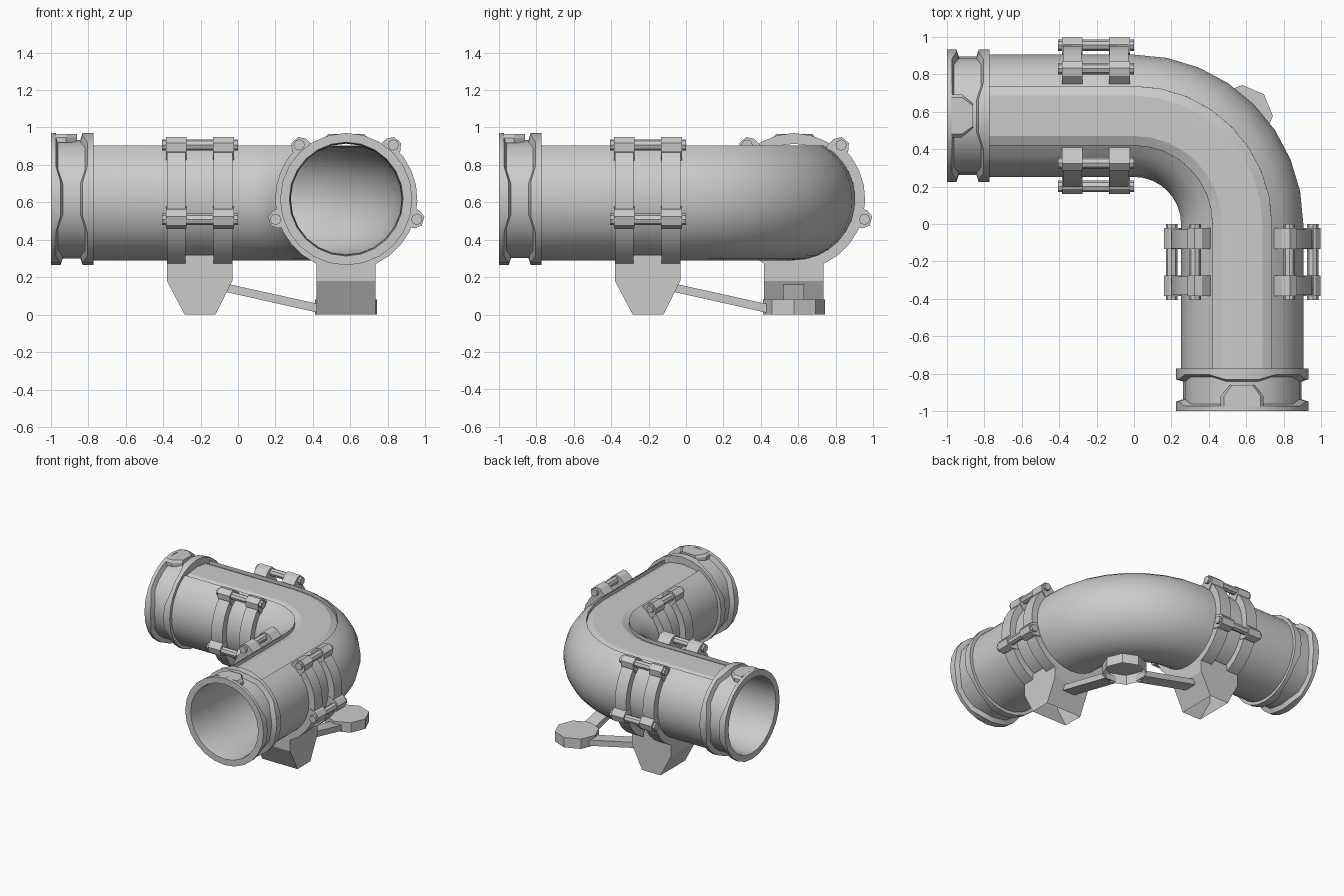
import bpy, bmesh
from math import sin, cos, pi, radians

if "Cube" in bpy.data.objects:
    bpy.data.objects.remove(bpy.data.objects["Cube"])

R, Z = 0.578, 0.617           # bend radius / axis offset, axis height


def loft(name, rings, wrap=False, caps=True, flip=False, angle=20, open_base=False):
    """Skin a list of closed rings of points."""
    bm = bmesh.new()
    vs = [[bm.verts.new(p) for p in ring] for ring in rings]
    n, m = len(rings), len(rings[0])
    for i in range(n if wrap else n - 1):
        a, b = vs[i], vs[(i + 1) % n]
        for j in range(m):
            k = (j + 1) % m
            bm.faces.new((a[j], a[k], b[k], b[j]))
    if caps and not wrap:
        bm.faces.new(vs[0])
        bm.faces.new(vs[-1])
    bmesh.ops.recalc_face_normals(bm, faces=bm.faces)
    if flip:
        bmesh.ops.reverse_faces(bm, faces=bm.faces)
    if open_base:
        base = [f for f in bm.faces if all(v.co.z < 0.001 for v in f.verts)]
        bmesh.ops.delete(bm, geom=base, context='FACES')
    me = bpy.data.meshes.new(name)
    bm.to_mesh(me)
    bm.free()
    ob = bpy.data.objects.new(name, me)
    bpy.context.collection.objects.link(ob)
    bpy.ops.object.select_all(action='DESELECT')
    ob.select_set(True)
    bpy.context.view_layer.objects.active = ob
    bpy.ops.object.shade_smooth_by_angle(angle=radians(angle))
    return ob


def arc(r, a0, a1, n):
    return [(r * cos(radians(a0 + (a1 - a0) * i / n)),
             r * sin(radians(a0 + (a1 - a0) * i / n))) for i in range(n + 1)]


def elbow(name, profile, flip=False):
    """Sweep a (radial offset, height) profile along both arms and the bend."""
    rings = [[(-0.8, R + u, Z + h) for u, h in profile]]
    for i in range(9):
        t = pi / 2 * i / 8
        rings.append([((R + u) * sin(t), (R + u) * cos(t), Z + h) for u, h in profile])
    rings.append([(R + u, -0.8, Z + h) for u, h in profile])
    return loft(name, rings, caps=False, flip=flip)


# pipe: outer shell with a shallow flattened channel along the top, plus the bore
outer = arc(0.327, 61.3, -241.3, 26)
floor = [(u, min(h, 0.283)) for u, h in arc(0.302, 121.3, 58.7, 6)]
elbow("pipe_shell", outer + floor)
elbow("pipe_bore", [(u, min(h, 0.279)) for u, h in arc(0.297, 0, 345, 23)], flip=True)


def arm_parts(tag, P):
    """Parts on one arm; P maps (along arm, across, height) to world space."""

    def along(name, profile, s0, s1):
        loft(name + tag, [[P(s, R + u, Z + h) for u, h in profile] for s in (s0, s1)])

    # end collar: two flanges around a groove, flanges widen at the quarters
    rings = []
    for i in range(24):
        a = 2 * pi * i / 24
        k = 1.0 if i % 6 in (0, 1, 5) else 0.0
        w1 = 0.027 + (0.0 if i in (5, 6, 7) else 0.025 * k)
        w2 = 0.195 - 0.025 * k
        prof = [(0, 0.304), (0, 0.353), (w1, 0.353), (w1 + 0.012, 0.316),
                (w2 - 0.012, 0.316), (w2, 0.353), (0.227, 0.353),
                (0.227, 0.32), (0.227, 0.296), (0.03, 0.299)]
        rings.append([P(-1 + s, R + r * cos(a), Z + r * sin(a)) for s, r in prof])
    loft("end_collar" + tag, rings, wrap=True, angle=50)

    # trapezoid pad on top of the collar
    pad = [(-0.975, -0.115), (-0.92, -0.115), (-0.86, -0.065),
           (-0.86, 0.065), (-0.92, 0.115), (-0.975, 0.115)]
    loft("collar_pad" + tag, [[P(s, R + u * k, z) for s, u in pad]
                              for z, k in ((0.918, 1), (0.945, 1), (0.964, 0.85))])

    # clamp bands, open at the top
    band = arc(0.38, 131, 409, 22) + arc(0.32, 409, 131, 22)
    for s0, s1 in ((-0.38, -0.28), (-0.13, -0.03)):
        n = len(band) // 2
        loft("clamp_band" + tag,
             [[P(s, R + q[0], Z + q[1]) for s, q in
               ((s0, band[i]), (s1, band[i]), (s1, band[-1 - i]), (s0, band[-1 - i]))]
              for i in range(n)])

    # hexagonal lugs joined by tie bolts
    for ang, r in ((131, 0.383), (49, 0.383), (196, 0.392), (-16, 0.392)):
        a = radians(ang)
        cu, ch = r * cos(a), r * sin(a)
        lug = []
        for d, t in ((-0.055, -0.06), (-0.05, 0.0), (-0.025, 0.035),
                     (0.025, 0.035), (0.05, 0.0), (0.055, -0.06)):
            lug.append((cu + t * cos(a) - d * sin(a), ch + t * sin(a) + d * cos(a)))
        along("clamp_lug", lug, -0.385, -0.275)
        along("clamp_lug", lug, -0.133, -0.022)
        along("tie_bolt", [(cu + x, ch + y) for x, y in arc(0.03, 0, 315, 7)],
              -0.405, 0.0)

    # tapered hollow support foot
    foot = [(-0.38, 0.318), (-0.38, 0.18), (-0.285, 0), (-0.12, 0),
            (-0.03, 0.18), (-0.03, 0.318)]
    loft("support_foot" + tag, [[P(s, u, z) for s, z in foot] for u in (0.418, 0.735)],
         open_base=True)

    # sloping brace to the corner pad
    bar = [(-0.07, 0.122), (-0.07, 0.167), (0.43, 0.057), (0.43, 0.010)]
    loft("brace" + tag, [[P(s, u, z) for s, z in bar] for u in (0.522, 0.632)])


arm_parts("_left", lambda s, u, z: (s, u, z))
arm_parts("_front", lambda s, u, z: (u, s, z))

# octagonal ground pad under the bend, open underneath
loft("corner_pad", [[(0.577 + x, 0.577 + y, z) for x, y in arc(0.165, 0, 315, 7)]
                    for z in (0.0, 0.08)], open_base=True)
